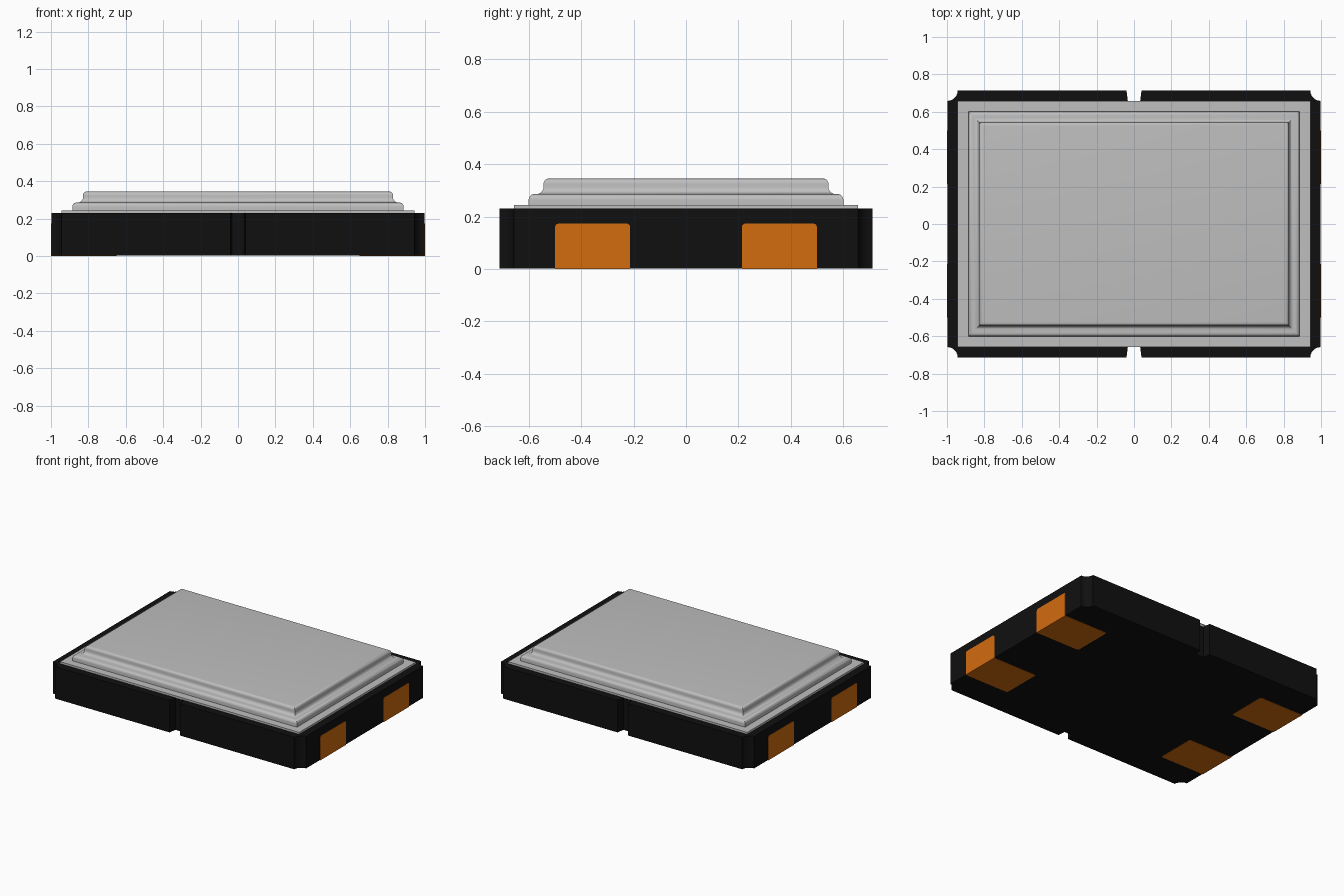
import bpy, bmesh, math

if "Cube" in bpy.data.objects:
    bpy.data.objects.remove(bpy.data.objects["Cube"], do_unlink=True)


def material(name, rgb, metallic=0.0):
    m = bpy.data.materials.new(name)
    m.use_nodes = True
    m.diffuse_color = (*rgb, 1)
    m.node_tree.nodes["Principled BSDF"].inputs["Base Color"].default_value = (*rgb, 1)
    return m


BLACK = material("black ceramic", (0.005, 0.005, 0.005))
SILVER = material("silver metal", (0.52, 0.52, 0.52))
COPPER = material("copper orange", (0.65, 0.15, 0.005))


def loft(name, rings, mat):
    """Skin a stack of matching rings and cap both ends."""
    bm = bmesh.new()
    loops = [[bm.verts.new(p) for p in ring] for ring in rings]
    n = len(loops[0])
    for a, b in zip(loops, loops[1:]):
        for i in range(n):
            j = (i + 1) % n
            bm.faces.new((a[i], a[j], b[j], b[i]))
    bm.faces.new(loops[0][::-1])
    bm.faces.new(loops[-1])
    bmesh.ops.recalc_face_normals(bm, faces=bm.faces)
    me = bpy.data.meshes.new(name)
    bm.to_mesh(me)
    bm.free()
    me.materials.append(mat)
    ob = bpy.data.objects.new(name, me)
    bpy.context.collection.objects.link(ob)
    bpy.ops.object.select_all(action='DESELECT')
    bpy.context.view_layer.objects.active = ob
    ob.select_set(True)
    bpy.ops.object.shade_smooth_by_angle(angle=math.radians(35))
    return ob


def arc(cx, cy, r, a0, a1, steps=6):
    return [(cx + r * math.cos(math.radians(a0 + (a1 - a0) * i / steps)),
             cy + r * math.sin(math.radians(a0 + (a1 - a0) * i / steps)))
            for i in range(steps + 1)]


# Ceramic base: scooped corners and a slot in the middle of each long side
HX, HY, R = 0.998, 0.713, 0.055
slot = [(0.04, HY), (0.033, HY - R), (-0.033, HY - R), (-0.04, HY)]
half = arc(HX, HY, R, 270, 180) + slot + arc(-HX, HY, R, 0, -90)
outline = half + [(-x, -y) for x, y in half]
loft("ceramic_base", [[(x, y, z) for x, y in outline] for z in (0.002, 0.23)], BLACK)


def rect(hx, hy, z):
    return [(hx, hy, z), (-hx, hy, z), (-hx, -hy, z), (hx, -hy, z)]


# Seal ring under the lid
loft("seal_ring", [rect(0.943, 0.657, z) for z in (0.23, 0.244)], SILVER)

# Stepped lid: (inset, height) profile with rounded edges and a cove
profile = [(0, 0.244)]
profile += arc(0.022, 0.264, 0.022, 180, 90)
profile += arc(0.030, 0.313, 0.027, -90, 0)
profile += arc(0.077, 0.325, 0.020, 180, 90)
loft("stepped_lid", [rect(0.886 - d, 0.601 - d, z) for d, z in profile], SILVER)


# Terminals: a side plate and an underside plate at each corner
def pad_outline(u0, u1, v_end, c=0.013):
    cu = arc(u1 - c, v_end - c, c, 0, 90, 3) + arc(u0 + c, v_end - c, c, 90, 180, 3)
    return [(u0, 0), (u1, 0)] + cu


for sx, xname in ((1, "left"), (-1, "right")):
    for sy, yname in ((1, "back"), (-1, "front")):
        side = pad_outline(0.213, 0.5, 0.173)
        loft(f"{yname}_{xname}_side_terminal",
             [[(sx * x, sy * u, v) for u, v in side] for x in (0.996, 1.0)], COPPER)
        under = pad_outline(0.213, 0.5, 0.35)
        loft(f"{yname}_{xname}_bottom_terminal",
             [[(sx * (1 - v), sy * u, z) for u, v in under] for z in (0.0, 0.004)], COPPER)
